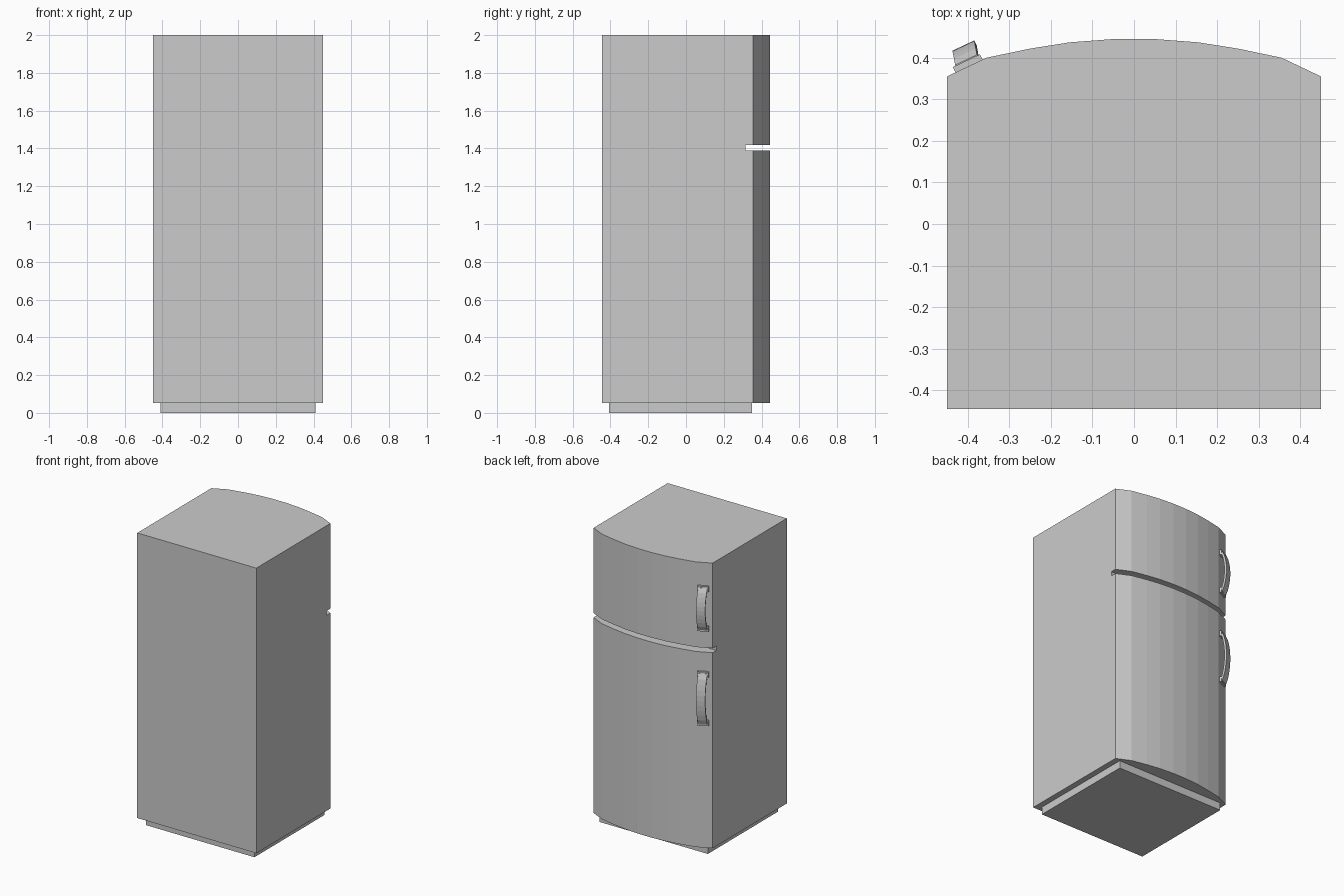
import bpy, bmesh, math
from mathutils import Matrix, Vector

cube = bpy.data.objects.get("Cube")
if cube:
    bpy.data.objects.remove(cube, do_unlink=True)

grey = bpy.data.materials.new("light_grey")
grey.use_nodes = True
grey.diffuse_color = (0.6, 0.6, 0.6, 1)
grey.node_tree.nodes["Principled BSDF"].inputs["Base Color"].default_value = (0.6, 0.6, 0.6, 1)


def finish(name, bm):
    bmesh.ops.recalc_face_normals(bm, faces=bm.faces)
    mesh = bpy.data.meshes.new(name)
    bm.to_mesh(mesh)
    bm.free()
    mesh.materials.append(grey)
    obj = bpy.data.objects.new(name, mesh)
    bpy.context.collection.objects.link(obj)
    return obj


def prism(name, outline, z0, z1):
    bm = bmesh.new()
    face = bm.faces.new([bm.verts.new((x, y, z0)) for x, y in outline])
    ext = bmesh.ops.extrude_face_region(bm, geom=[face])
    top = [v for v in ext["geom"] if isinstance(v, bmesh.types.BMVert)]
    bmesh.ops.translate(bm, verts=top, vec=(0, 0, z1 - z0))
    return finish(name, bm)


def rect(x, y0, y1):
    return [(-x, y0), (x, y0), (x, y1), (-x, y1)]


# Cabinet with a bowed door front
bow = [(0.45, 0.355), (0.355, 0.40), (0.25, 0.422), (0.155, 0.437), (0.05, 0.445)]
outline = [(-0.45, -0.445), (0.45, -0.445)] + bow + [(-x, y) for x, y in reversed(bow)]
cabinet = prism("cabinet", outline, 0.052, 2.0)

# Slot between the freezer door and the main door
cutter = prism("slot_cutter", rect(0.6, 0.315, 0.6), 1.388, 1.418)
cutter.hide_render = True
mod = cabinet.modifiers.new("door_slot", 'BOOLEAN')
mod.operation = 'DIFFERENCE'
mod.solver = 'EXACT'
mod.object = cutter
bpy.context.view_layer.objects.active = cabinet
bpy.ops.object.modifier_apply(modifier=mod.name)
bpy.data.objects.remove(cutter, do_unlink=True)

# Recessed plinth
prism("plinth", rect(0.41, -0.408, 0.35), 0, 0.052)

# Handle frame: across, out of and up the angled corner of the door
across = Vector((0.904, 0.428, 0))
out = Vector((-0.428, 0.904, 0))
up = Vector((0, 0, 1))
origin = Vector((-0.4, 0.379, 0))


def place(a, o, z):
    return origin + across * a + out * o + up * z


def mount(name, z):
    bm = bmesh.new()
    bmesh.ops.create_cube(bm, size=1)
    for v in bm.verts:
        v.co = place(0.003 + v.co.x * 0.072, 0.005 + v.co.y * 0.018, z + v.co.z * 0.036)
    finish(name, bm)


def grip(name, z0, z1, steps=10):
    # Bowed strap swept from one mount to the other
    bm = bmesh.new()
    rings = []
    for i in range(steps + 1):
        s = i / steps
        rise = math.sin(math.pi * s) ** 0.7 if 0 < i < steps else 0
        z = z0 + (z1 - z0) * s
        outer, mid = 0.016 + 0.034 * rise, 0.003 + 0.009 * rise
        inner = outer - 0.014
        pts = [(mid - 0.029, inner), (mid + 0.029, inner), (mid + 0.029, outer), (mid - 0.029, outer)]
        rings.append([bm.verts.new(place(a, o, z)) for a, o in pts])
    for r, q in zip(rings, rings[1:]):
        for k in range(4):
            n = (k + 1) % 4
            bm.faces.new((r[k], r[n], q[n], q[k]))
    bm.faces.new(rings[0])
    bm.faces.new(rings[-1])
    finish(name, bm)


# One handle on each door
for door, low, high in (("freezer", 1.535, 1.843), ("main", 0.89, 1.258)):
    mount(door + "_handle_lower_mount", low + 0.018)
    mount(door + "_handle_upper_mount", high - 0.018)
    grip(door + "_handle_grip", low + 0.01, high - 0.01)
